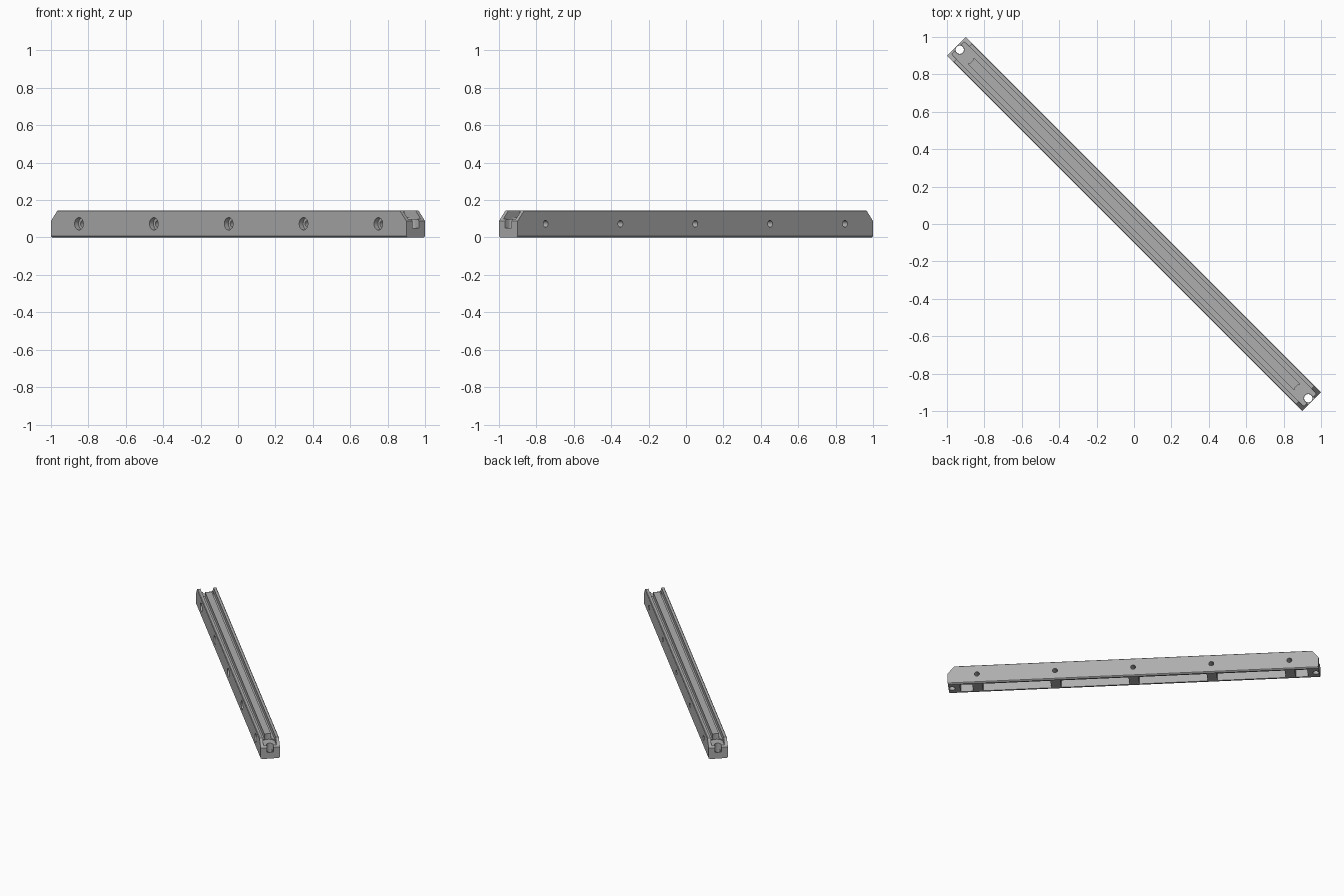
import bpy, bmesh, math
from mathutils import Matrix

default = bpy.data.objects.get("Cube")
if default:
    bpy.data.objects.remove(default, do_unlink=True)

LENGTH, WIDTH, HEIGHT = 2.687, 0.1414, 0.145
HALF, SIDE = LENGTH / 2, WIDTH / 2
SPACING, HOLE_Z = 0.566, 0.073

grey = bpy.data.materials.new("plain grey")
grey.use_nodes = True
colour = (0.42, 0.42, 0.42, 1)
grey.diffuse_color = colour
grey.node_tree.nodes["Principled BSDF"].inputs["Base Color"].default_value = colour


def add_object(name, bm):
    bmesh.ops.recalc_face_normals(bm, faces=bm.faces)
    mesh = bpy.data.meshes.new(name)
    bm.to_mesh(mesh)
    bm.free()
    mesh.materials.append(grey)
    obj = bpy.data.objects.new(name, mesh)
    bpy.context.collection.objects.link(obj)
    return obj


def prism(name, points, axis, start, end):
    """Extrude a 2D outline (other coordinate, height) along x or y."""
    bm = bmesh.new()
    place = (lambda p: (start, p[0], p[1])) if axis == "x" else (lambda p: (p[0], start, p[1]))
    face = bm.faces.new([bm.verts.new(place(p)) for p in points])
    moved = bmesh.ops.extrude_face_region(bm, geom=[face])["geom"]
    step = (end - start, 0, 0) if axis == "x" else (0, end - start, 0)
    bmesh.ops.translate(bm, vec=step, verts=[g for g in moved if isinstance(g, bmesh.types.BMVert)])
    return add_object(name, bm)


def box(name, x0, x1, y0, y1, z0, z1):
    return prism(name, [(y0, z0), (y1, z0), (y1, z1), (y0, z1)], "x", x0, x1)


def cylinder(name, radius, depth, centre, across=False):
    bm = bmesh.new()
    turn = Matrix.Rotation(math.pi / 2, 4, "X") if across else Matrix.Identity(4)
    bmesh.ops.create_cone(bm, cap_ends=True, segments=32, radius1=radius, radius2=radius,
                          depth=depth, matrix=Matrix.Translation(centre) @ turn)
    return add_object(name, bm)


# Rail: side walls, two top grooves and a middle rib, with small edge bevels
half_section = [(SIDE - 0.008, 0), (SIDE, 0.008), (SIDE, HEIGHT - 0.004), (SIDE - 0.004, HEIGHT),
                (0.048, HEIGHT), (0.048, 0.108), (0.024, 0.108), (0.024, HEIGHT)]
section = half_section + [(-y, z) for y, z in reversed(half_section)]
rail = prism("rail", section, "x", -HALF, HALF)

cutters = []

# Underside cavities, leaving solid blocks at the bolts and both ends
stops = [-HALF + 0.085] + [i * SPACING for i in range(-2, 3)] + [HALF - 0.085]
for i, (a, b) in enumerate(zip(stops, stops[1:])):
    a += 0.036 if i > 0 else 0
    b -= 0.036 if i < 5 else 0
    cutters.append(box("cavity", a, b, -0.05, 0.05, -0.02, 0.09))

# Cross bolt holes with a counterbore on one side
for i in range(-2, 3):
    cutters.append(cylinder("bolt_hole", 0.018, 0.3, (i * SPACING, 0, HOLE_Z), True))
    cutters.append(cylinder("counterbore", 0.033, 0.06, (i * SPACING, -SIDE, HOLE_Z), True))

# Ends: sloping top corner, rounded pocket, open slot and vertical screw hole
for s in (-1, 1):
    cutters.append(prism("end_slope", [(s * (HALF + 0.02), 0.064), (s * (HALF - 0.06), 0.157),
                                       (s * (HALF + 0.02), 0.157)], "y", -0.2, 0.2))
    centre = s * (HALF - 0.07)
    outer = s * (HALF + 0.05)
    cutters.append(cylinder("pocket_round", 0.046, 0.1, (centre, 0, 0.15)))
    cutters.append(box("pocket", min(centre, outer), max(centre, outer), -0.046, 0.046, 0.1, 0.2))
    cutters.append(cylinder("slot_round", 0.024, 0.15, (centre + s * 0.045, 0, 0.125)))
    cutters.append(box("slot", min(centre + s * 0.045, outer), max(centre + s * 0.045, outer),
                       -0.024, 0.024, 0.05, 0.2))
    cutters.append(cylinder("screw_hole", 0.022, 0.4, (s * (HALF - 0.026), 0, 0)))

for cutter in cutters:
    mod = rail.modifiers.new(cutter.name, "BOOLEAN")
    mod.operation, mod.solver, mod.object = "DIFFERENCE", "EXACT", cutter

# Bake the cuts, then remove the helpers
graph = bpy.context.evaluated_depsgraph_get()
rail_mesh = bpy.data.meshes.new_from_object(rail.evaluated_get(graph))
rail.modifiers.clear()
rail.data = rail_mesh
for cutter in cutters:
    bpy.data.objects.remove(cutter, do_unlink=True)

# Lay the rail along the diagonal
rail_mesh.transform(Matrix.Rotation(-math.pi / 4, 4, "Z"))
bpy.context.view_layer.objects.active = rail
rail.select_set(True)
bpy.ops.object.shade_smooth_by_angle(angle=math.radians(30))
